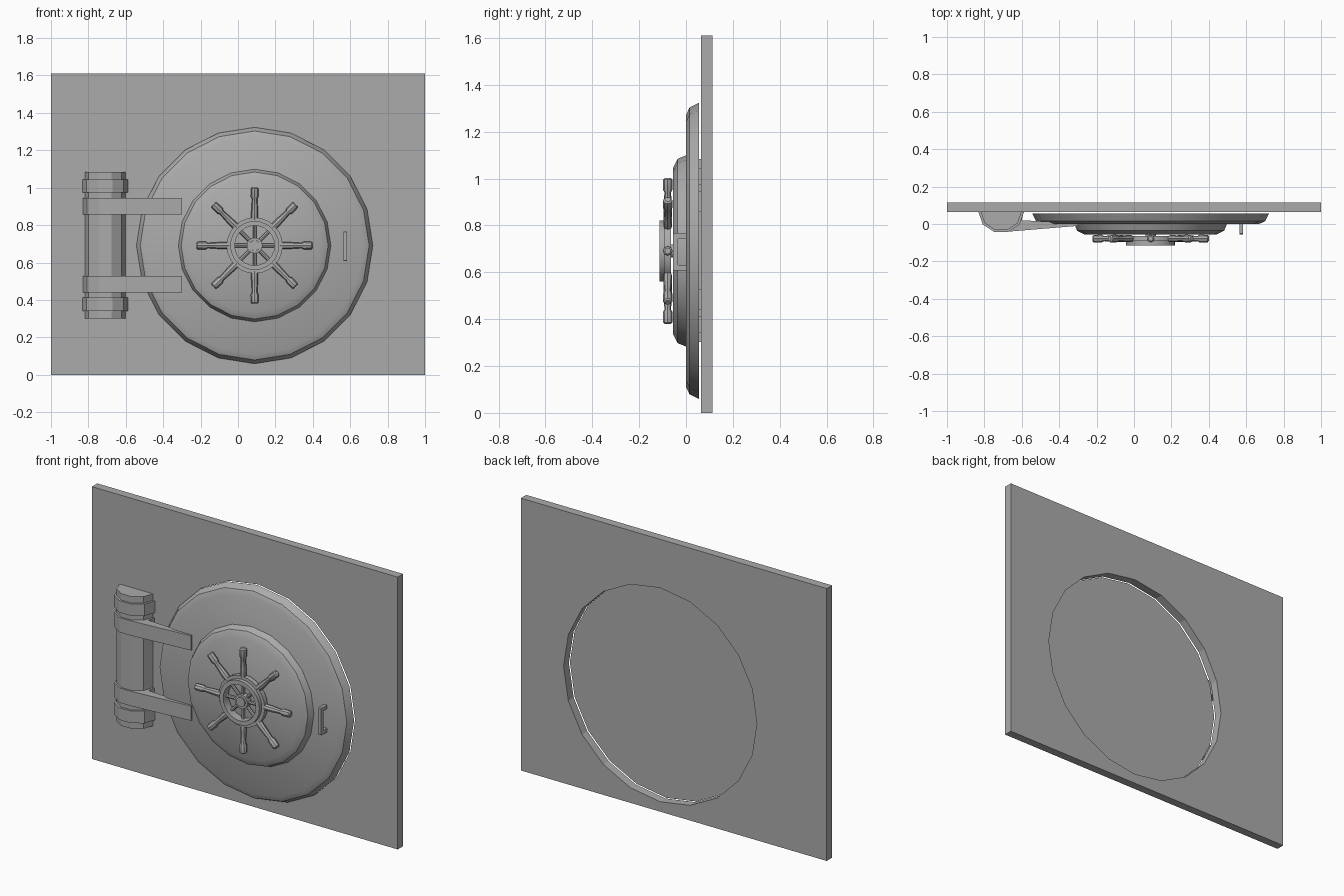
import bpy, bmesh
from math import cos, sin, pi, radians
from mathutils import Matrix, Vector

cube = bpy.data.objects.get("Cube")
if cube:
    bpy.data.objects.remove(cube, do_unlink=True)

steel = bpy.data.materials.new("grey_steel")
steel.use_nodes = True
GREY = (0.41, 0.41, 0.41, 1)
steel.diffuse_color = GREY
steel.node_tree.nodes["Principled BSDF"].inputs["Base Color"].default_value = GREY

WALL_FRONT, WALL_BACK, HEIGHT = 0.064, 0.114, 1.61
DOOR_R = 0.632
CENTRE = Matrix.Translation((0.089, 0, 0.691))
FACING = CENTRE @ Matrix.Rotation(pi / 2, 4, 'X')  # local z points to the front


def finish(name, bm, matrix=Matrix(), smooth=True):
    bmesh.ops.recalc_face_normals(bm, faces=bm.faces)
    bm.transform(matrix)
    mesh = bpy.data.meshes.new(name)
    bm.to_mesh(mesh)
    bm.free()
    mesh.materials.append(steel)
    obj = bpy.data.objects.new(name, mesh)
    bpy.context.collection.objects.link(obj)
    if smooth:
        bpy.ops.object.select_all(action='DESELECT')
        obj.select_set(True)
        bpy.context.view_layer.objects.active = obj
        bpy.ops.object.shade_smooth_by_angle(angle=radians(32))


def lathe(name, profile, sides, matrix, angle=2 * pi, closed=False):
    """Turn a (radius, height) profile about local z."""
    bm = bmesh.new()
    verts = [bm.verts.new((r, 0, h)) for r, h in profile]
    pairs = list(zip(verts, verts[1:]))
    if closed:
        pairs.append((verts[-1], verts[0]))
    edges = [bm.edges.new(p) for p in pairs]
    bmesh.ops.spin(bm, geom=verts + edges, cent=(0, 0, 0), axis=(0, 0, 1),
                   angle=angle, steps=sides)
    bmesh.ops.remove_doubles(bm, verts=bm.verts, dist=1e-5)
    bmesh.ops.dissolve_degenerate(bm, edges=bm.edges, dist=1e-6)
    finish(name, bm, matrix)


def prism(name, outline, depth, matrix):
    """Extrude an xy outline along local z."""
    bm = bmesh.new()
    face = bm.faces.new([bm.verts.new((x, y, 0)) for x, y in outline])
    out = bmesh.ops.extrude_face_region(bm, geom=[face])
    moved = [g for g in out["geom"] if isinstance(g, bmesh.types.BMVert)]
    bmesh.ops.translate(bm, verts=moved, vec=(0, 0, depth))
    finish(name, bm, matrix)


# Wall slab with a round opening
bm = bmesh.new()
opening = [CENTRE @ Vector((DOOR_R * cos(i * pi / 10), 0, DOOR_R * sin(i * pi / 10)))
           for i in range(20)]
rim = [Vector((x, 0, z)) for x, z in ((-1, 0), (1, 0), (1, HEIGHT), (-1, HEIGHT))]
edges = []
for loop in (rim, opening):
    vs = [bm.verts.new((p.x, WALL_FRONT, p.z)) for p in loop]
    edges += [bm.edges.new((vs[i - 1], vs[i])) for i in range(len(vs))]
bmesh.ops.triangle_fill(bm, use_beauty=True, edges=edges, normal=(0, -1, 0))
out = bmesh.ops.extrude_face_region(bm, geom=list(bm.faces), use_keep_orig=True)
bmesh.ops.translate(bm, vec=(0, WALL_BACK - WALL_FRONT, 0),
                    verts=[g for g in out["geom"] if isinstance(g, bmesh.types.BMVert)])
finish("wall", bm, smooth=False)

# Door: large disc with a raised smaller disc
lathe("door_outer_disc", [(0, -0.055), (DOOR_R, -0.055), (0.612, -0.015),
                          (0.58, 0), (0, 0)], 20, FACING)
lathe("door_inner_disc", [(0, -0.005), (0.41, -0.005), (0.393, 0.036),
                          (0.355, 0.055), (0, 0.055)], 20, FACING)

# Hand wheel: shaft, hub, stepped rim and eight turned spokes
lathe("wheel_shaft", [(0, 0.05), (0.028, 0.05), (0.028, 0.104), (0, 0.104)], 12, FACING)
lathe("wheel_hub", [(0.028, 0.064), (0.042, 0.064), (0.042, 0.098), (0.028, 0.098)],
      16, FACING, closed=True)
lathe("wheel_rim", [(0.106, 0.064), (0.15, 0.064), (0.15, 0.092), (0.131, 0.092),
                    (0.131, 0.114), (0.106, 0.114)], 24, FACING, closed=True)
spoke = [(0, 0.03), (0.01, 0.03), (0.01, 0.12), (0.019, 0.15), (0.018, 0.19),
         (0.014, 0.25), (0.021, 0.262), (0.02, 0.305), (0.013, 0.311), (0, 0.311)]
for i in range(8):
    turn = Matrix.Rotation(i * pi / 4, 4, 'Y')
    lathe(f"wheel_spoke_{i + 1}", spoke, 8,
          CENTRE @ Matrix.Translation((0, -0.078, 0)) @ turn)

# Pull handle on the outer disc
upper = [(0.005, 0.08), (-0.05, 0.08), (-0.055, 0.075)]
inner = [(-0.036, 0.052), (-0.03, 0.058), (0.005, 0.058)]
outline = (upper + [(y, -z) for y, z in reversed(upper)]
           + [(y, -z) for y, z in reversed(inner)] + inner)
sideways = Matrix(((0, 0, 1, 0.563), (1, 0, 0, 0), (0, 1, 0, 0.687), (0, 0, 0, 1)))
prism("pull_handle", outline, 0.02, sideways)

# Hinge: half-round barrel against the wall, with two collars
HINGE_X, FLAT = -0.71, 0.92
hinge = (Matrix.Translation((HINGE_X, WALL_FRONT, 0)) @ Matrix.Diagonal((1, FLAT, 1, 1))
         @ Matrix.Rotation(pi, 4, 'Z'))
lathe("hinge_barrel", [(0, 0.302), (0.109, 0.302), (0.109, 1.083), (0, 1.083)],
      5, hinge, angle=pi)
for name, low, high in (("lower", 0.34, 0.412), ("upper", 0.975, 1.045)):
    lathe(f"{name}_hinge_collar",
          [(0, low), (0.122, low), (0.122, high), (0, high)], 5, hinge, angle=pi)

# Straps wrapping the barrel and reaching over the door
wrap = [(HINGE_X + 0.12 * cos(a), WALL_FRONT + 0.12 * FLAT * sin(a))
        for a in (pi * (1 + k / 5) for k in range(4))]
arm = wrap + [(-0.3, -0.01), (-0.3, 0.004), (-0.6, 0.02), (-0.59, WALL_FRONT)]
for name, low in (("lower", 0.441), ("upper", 0.857)):
    prism(f"{name}_hinge_strap", arm, 0.087, Matrix.Translation((0, 0, low)))
